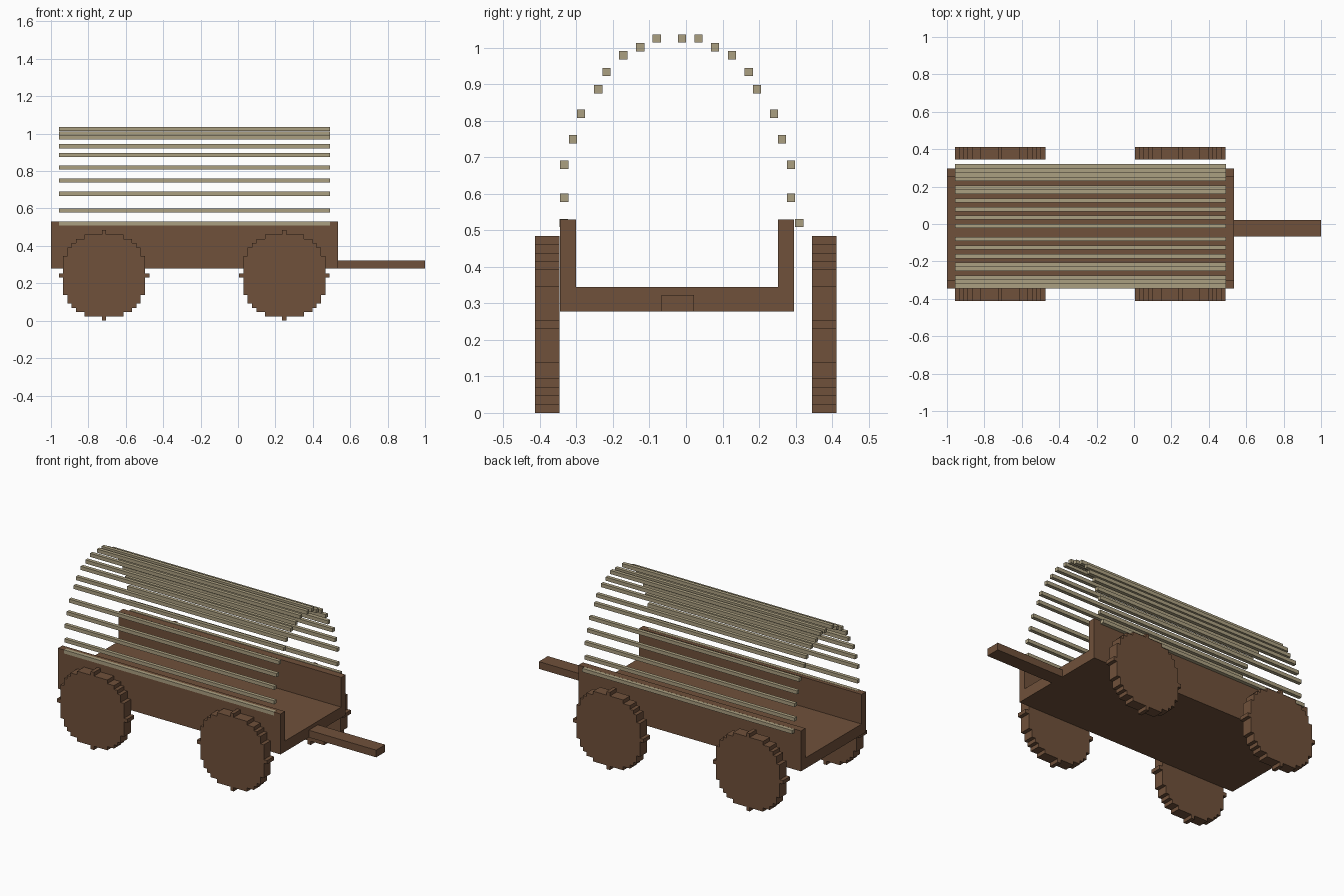
import bpy
import bmesh

if "Cube" in bpy.data.objects:
    bpy.data.objects.remove(bpy.data.objects["Cube"])


def make_material(name, color):
    mat = bpy.data.materials.new(name)
    mat.use_nodes = True
    mat.diffuse_color = color
    mat.node_tree.nodes["Principled BSDF"].inputs["Base Color"].default_value = color
    return mat


wood = make_material("brown wood", (0.162, 0.082, 0.043, 1))
pale = make_material("pale slat", (0.41, 0.35, 0.22, 1))


def prism(name, outline, direction, mat):
    """Extrude a flat outline (list of 3D points) along a direction vector."""
    bm = bmesh.new()
    face = bm.faces.new([bm.verts.new(p) for p in outline])
    moved = bmesh.ops.extrude_face_region(bm, geom=[face])["geom"]
    verts = [v for v in moved if isinstance(v, bmesh.types.BMVert)]
    bmesh.ops.translate(bm, verts=verts, vec=direction)
    bmesh.ops.recalc_face_normals(bm, faces=bm.faces)
    mesh = bpy.data.meshes.new(name)
    bm.to_mesh(mesh)
    bm.free()
    mesh.materials.append(mat)
    obj = bpy.data.objects.new(name, mesh)
    bpy.context.collection.objects.link(obj)
    return obj


def beam(name, x0, x1, y0, y1, z0, z1, mat):
    outline = [(x0, y0, z0), (x0, y1, z0), (x0, y1, z1), (x0, y0, z1)]
    return prism(name, outline, (x1 - x0, 0, 0), mat)


# Wagon bed: floor and two side walls as one U section
left, right, wall = 0.296, -0.345, 0.044
base, floor, rim = 0.278, 0.345, 0.53
section = [(right, base), (left, base), (left, rim), (left - wall, rim),
           (left - wall, floor), (right + wall, floor), (right + wall, rim), (right, rim)]
prism("wagon_bed", [(-1, y, z) for y, z in section], (1.535, 0, 0), wood)

# Draw bar
beam("draw_bar", 0.535, 1, -0.067, 0.022, base, 0.323, wood)

# Stepped wheels: outline of a disc made of square cells
radius, cell = 10, 0.02305
half_widths = [int((radius ** 2 - row ** 2) ** 0.5) + 0.5 for row in range(-radius, radius + 1)]
side = []
for i, half in enumerate(half_widths):
    for z in (i, i + 1):
        if len(side) > 1 and side[-1][0] == half and side[-2][0] == half:
            side.pop()
        if (half, z) not in side:
            side.append((half, z))
wheel_outline = side + [(-x, z) for x, z in reversed(side)]

for end, cx in (("back", -0.716), ("front", 0.248)):
    for label, y in (("right", -0.413), ("left", 0.345)):
        points = [(cx + x * cell, y, z * cell) for x, z in wheel_outline]
        prism(f"{end}_{label}_wheel", points, (0, 0.067, 0), wood)

# Canopy slats, mirrored about the middle of the bed
middle, half = -0.023, 0.0112
arch = [(0.310, 0.589), (0.310, 0.679), (0.286, 0.749), (0.264, 0.819), (0.217, 0.886),
        (0.195, 0.933), (0.149, 0.979), (0.102, 1.001), (0.057, 1.025)]
slats = [(middle + s * y, z) for y, z in arch for s in (-1, 1)]
slats += [(-0.011, 1.025), (0.310, 0.520), (right + half - 0.001, 0.520)]
for i, (y, z) in enumerate(slats):
    beam(f"canopy_slat_{i + 1}", -0.957, 0.491, y - half, y + half, z - half, z + half, pale)
